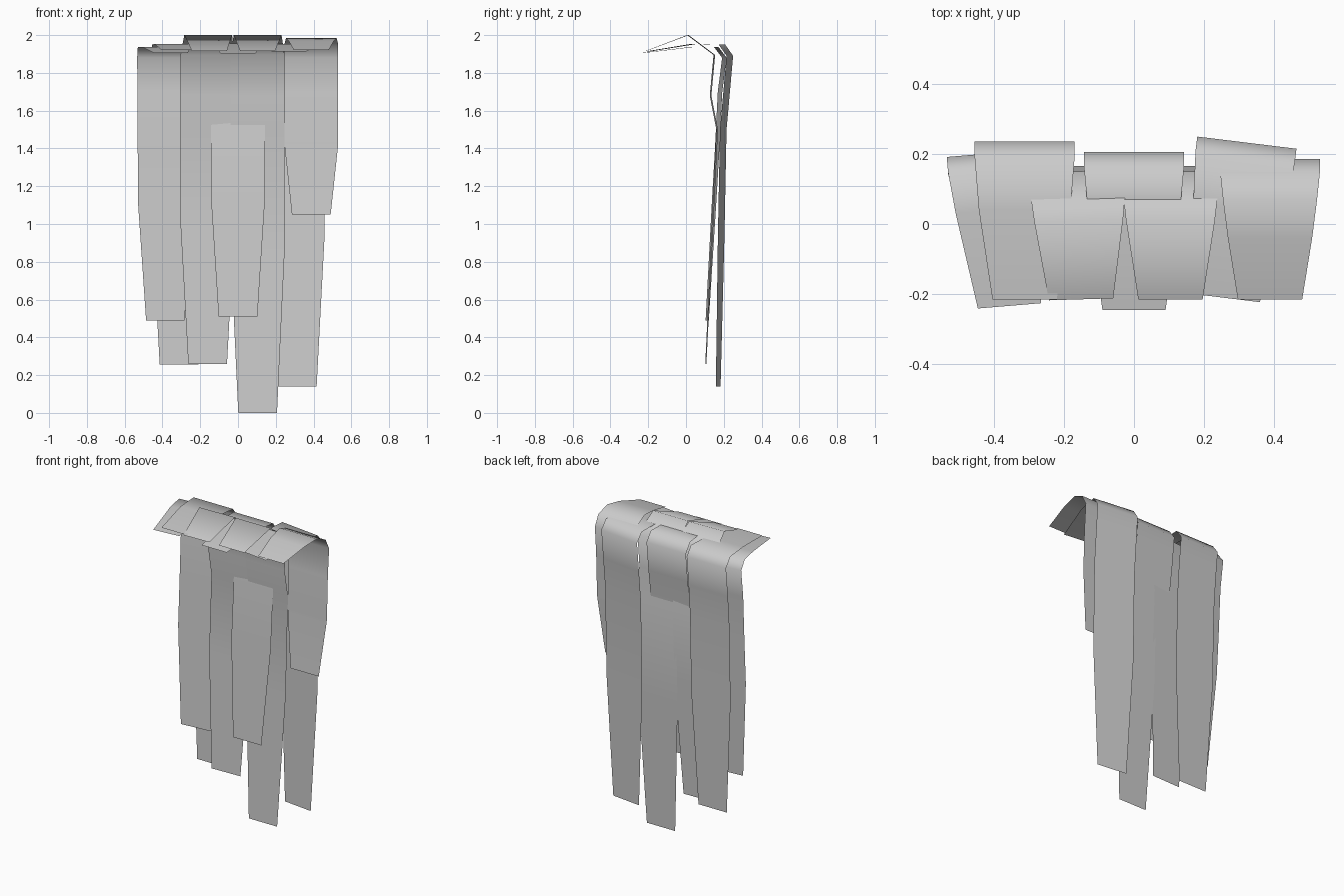
import bpy
import bmesh
import math
from mathutils import Matrix, Vector

cube = bpy.data.objects.get("Cube")
if cube:
    bpy.data.objects.remove(cube, do_unlink=True)

grey = bpy.data.materials.new("light_grey")
grey.use_nodes = True
colour = (0.6, 0.6, 0.6, 1)
grey.diffuse_color = colour
grey.node_tree.nodes["Principled BSDF"].inputs["Base Color"].default_value = colour

FULL, FRONT, TIP = 0.285, 0.18, 0.205


def strip_width(y, z, bend, tip_z, on_top):
    """Narrow at the front end, full at the bend, tapering to the tip."""
    if on_top:
        t = min(max((y + 0.22) / 0.36, 0), 1)
        return FRONT + (FULL - FRONT) * t ** 0.8
    t = (bend - z) / (bend - tip_z)
    return FULL if t < 0.55 else FULL + (TIP - FULL) * (t - 0.55) / 0.45


def strip(name, x, turn, top, fall):
    """Sweep a ribbon along a (y, z) path: over the top, then down the back."""
    bm = bmesh.new()
    bend, tip_z = fall[0][1], fall[-1][1]
    # extra ring where the taper starts
    start = bend + (tip_z - bend) * 0.55
    path = list(fall)
    for (y0, z0), (y1, z1) in zip(fall, fall[1:]):
        if z0 > start > z1:
            path.append((y0 + (y1 - y0) * (start - z0) / (z1 - z0), start))
    path.sort(key=lambda p: -p[1])
    pivot = Vector((x, fall[0][0], 0))
    rows = []
    for i, (y, z) in enumerate(list(top) + path):
        half = strip_width(y, z, bend, tip_z, i < len(top)) / 2
        rows.append([bm.verts.new((x + s * half, y, z)) for s in (-1, 1)])
    for a, b in zip(rows, rows[1:]):
        bm.faces.new((a[0], a[1], b[1], b[0]))
    bmesh.ops.rotate(bm, cent=pivot, matrix=Matrix.Rotation(turn, 3, "Z"), verts=bm.verts)
    mesh = bpy.data.meshes.new(name)
    bm.to_mesh(mesh)
    bm.free()
    mesh.materials.append(grey)
    for face in mesh.polygons:
        face.use_smooth = True
    obj = bpy.data.objects.new(name, mesh)
    bpy.context.collection.objects.link(obj)


# Outer strips on the right side
strip("right_inner_strip", -0.312, 0,
      [(-0.215, 1.92), (0.04, 1.953), (0.19, 1.95)],
      [(0.235, 1.89), (0.215, 1.7), (0.2, 1.5), (0.17, 0.255)])
strip("right_outer_strip", -0.392, 0.083,
      [(-0.235, 1.905), (0.04, 1.938), (0.16, 1.937)],
      [(0.203, 1.88), (0.18, 1.7), (0.165, 1.4), (0.112, 0.49)])

# Outer strips on the left side
strip("left_inner_strip", 0.322, -0.122,
      [(-0.215, 1.912), (0.04, 1.953), (0.19, 1.95)],
      [(0.232, 1.89), (0.215, 1.7), (0.197, 1.5), (0.17, 0.14)])
strip("left_outer_strip", 0.388, 0,
      [(-0.215, 1.92), (-0.04, 1.97), (0.07, 1.985), (0.15, 1.95)],
      [(0.185, 1.88), (0.172, 1.7), (0.162, 1.4), (0.135, 1.05)])

# Pair of middle strips with a raised ridge
ridge = [(-0.215, 1.915), (0.01, 2.0)]
for name, x, turn, tip in (("middle_right_strip", -0.162, 0.03, (0.105, 0.26)),
                           ("middle_left_strip", 0.104, 0, (0.11, 0.0))):
    strip(name, x, turn, ridge,
          [(0.15, 1.895), (0.13, 1.68), (0.165, 1.5), tip])

# Centre strip that passes through the middle pair
strip("centre_strip", 0, 0,
      [(-0.245, 1.9), (0.07, 1.955), (0.16, 1.95)],
      [(0.205, 1.89), (0.185, 1.7), (0.16, 1.52), (0.095, 0.51)])
